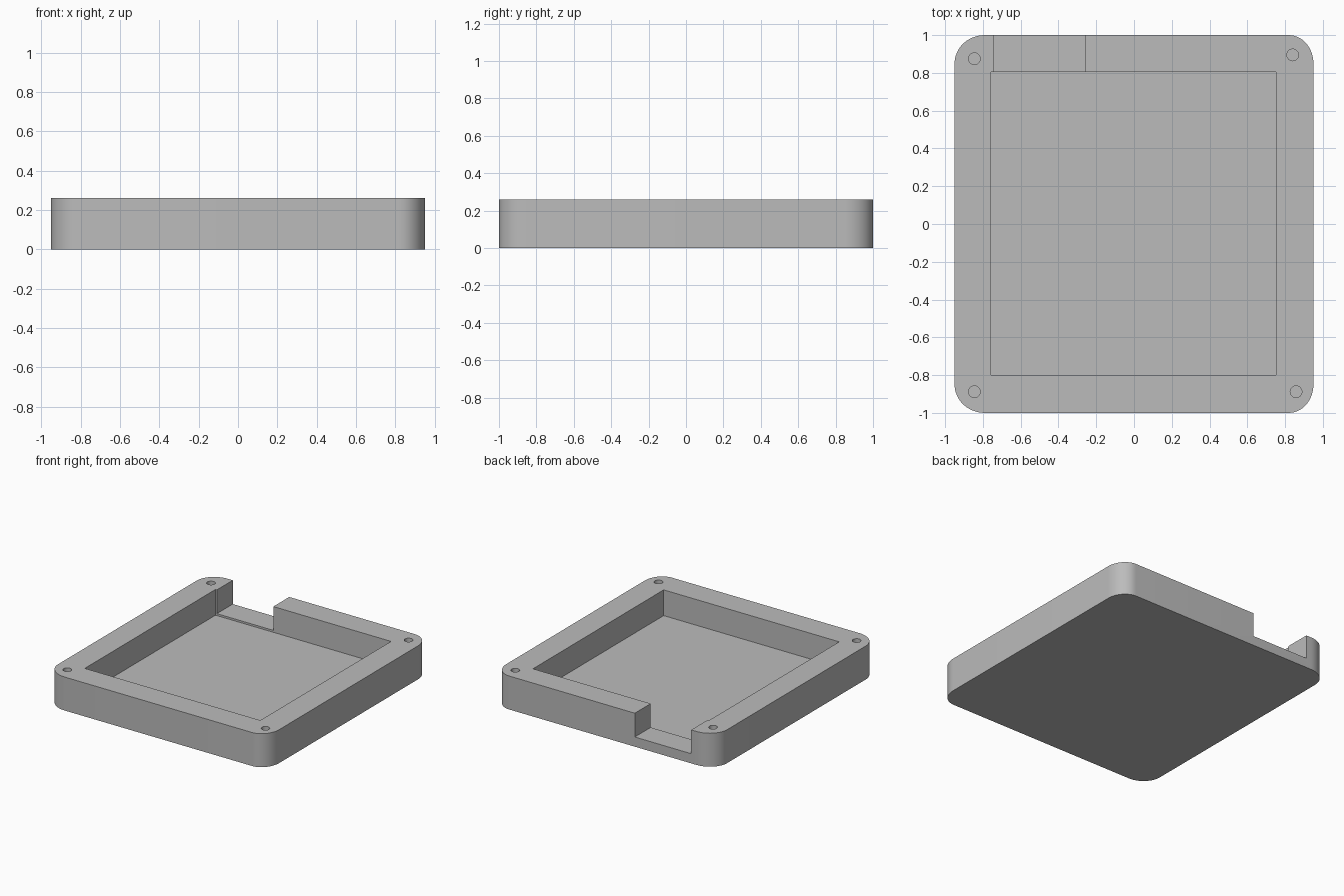
import bpy
import bmesh
from math import cos, sin, pi, radians

cube = bpy.data.objects.get("Cube")
if cube:
    bpy.data.objects.remove(cube, do_unlink=True)

HEIGHT, FLOOR, NOTCH_FLOOR = 0.26, 0.06, 0.075

grey = bpy.data.materials.new("plain grey")
grey.use_nodes = True
grey.diffuse_color = (0.5, 0.5, 0.5, 1)
grey.node_tree.nodes["Principled BSDF"].inputs["Base Color"].default_value = (0.5, 0.5, 0.5, 1)


def prism(name, outline, z0, z1):
    """Extrude a closed outline from z0 to z1."""
    bm = bmesh.new()
    face = bm.faces.new([bm.verts.new((x, y, z0)) for x, y in outline])
    top = bmesh.ops.extrude_face_region(bm, geom=[face])["geom"]
    verts = [v for v in top if isinstance(v, bmesh.types.BMVert)]
    bmesh.ops.translate(bm, verts=verts, vec=(0, 0, z1 - z0))
    bmesh.ops.recalc_face_normals(bm, faces=bm.faces)
    mesh = bpy.data.meshes.new(name)
    bm.to_mesh(mesh)
    bm.free()
    mesh.materials.append(grey)
    obj = bpy.data.objects.new(name, mesh)
    bpy.context.collection.objects.link(obj)
    return obj


def arc(cx, cy, rx, ry, start, sweep, steps):
    return [(cx + rx * cos(start + sweep * i / steps),
             cy + ry * sin(start + sweep * i / steps)) for i in range(steps + 1)]


def rectangle(x0, x1, y0, y1):
    return [(x0, y0), (x1, y0), (x1, y1), (x0, y1)]


# Rounded block
outline = []
for i, (sx, sy) in enumerate([(1, 1), (-1, 1), (-1, -1), (1, -1)]):
    rx, ry = (0.13 if sx > 0 else 0.16), 0.15
    outline += arc(sx * (0.95 - rx), sy * (1 - ry), rx, ry, i * pi / 2, pi / 2, 12)
tray = prism("tray", outline, 0, HEIGHT)

# Pocket, cable notch in the back wall, and four blind screw holes
cutters = [
    prism("pocket_cutter", rectangle(-0.757, 0.752, -0.8, 0.805), FLOOR, 0.4),
    prism("notch_cutter", rectangle(-0.745, -0.26, 0.7, 1.1), NOTCH_FLOOR, 0.4),
]
for x, y in [(-0.845, 0.875), (0.84, 0.895), (-0.845, -0.888), (0.858, -0.888)]:
    circle = arc(x, y, 0.031, 0.031, 0, 2 * pi, 24)[:-1]
    cutters.append(prism("screw_hole_cutter", circle, FLOOR, 0.4))

bpy.ops.object.select_all(action="DESELECT")
tray.select_set(True)
bpy.context.view_layer.objects.active = tray
for cutter in cutters:
    cutter.hide_render = True
    cut = tray.modifiers.new(cutter.name, "BOOLEAN")
    cut.operation = "DIFFERENCE"
    cut.solver = "EXACT"
    cut.object = cutter
    bpy.ops.object.modifier_apply(modifier=cut.name)
    bpy.data.objects.remove(cutter, do_unlink=True)

bpy.ops.object.shade_smooth_by_angle(angle=radians(30))
